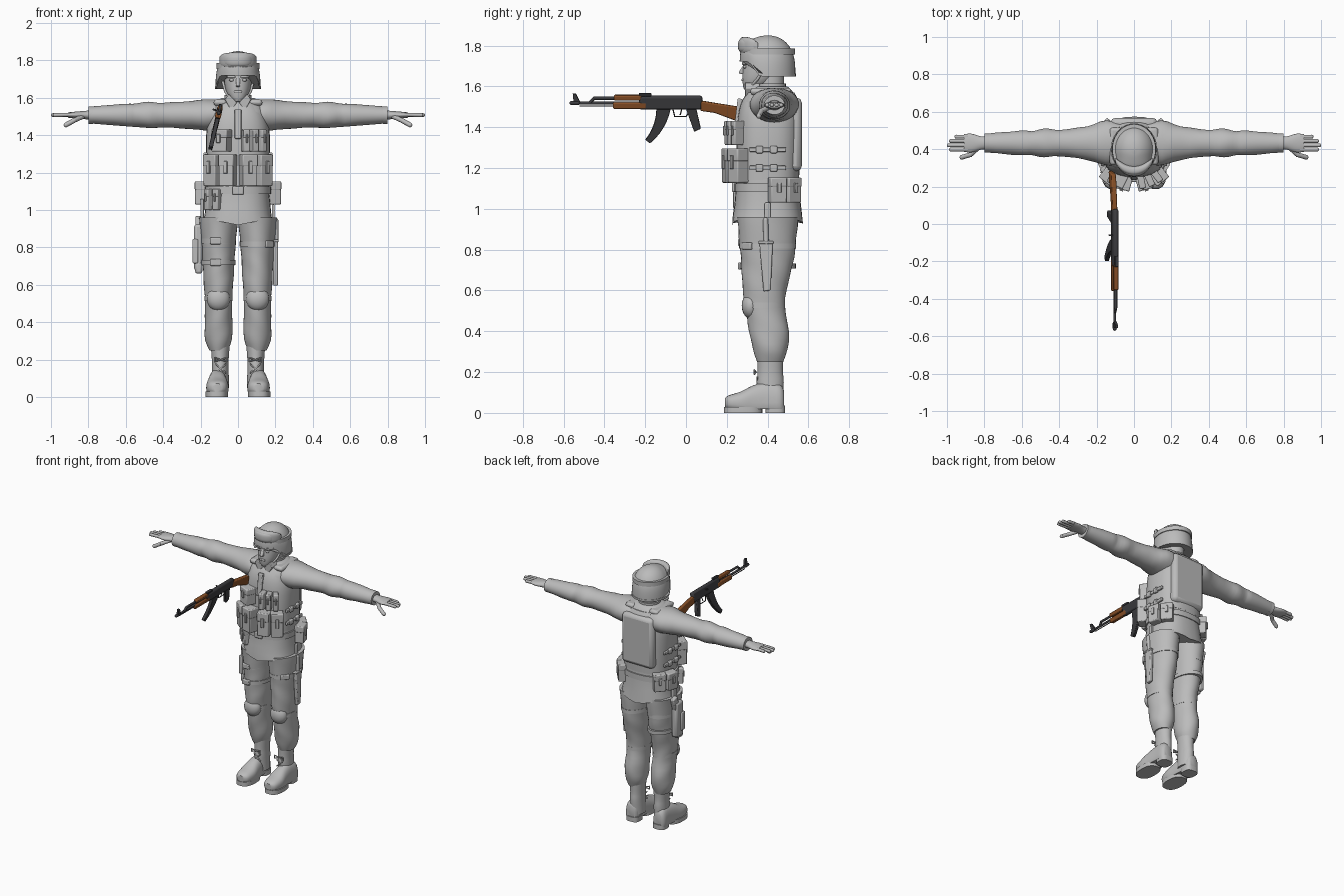
import bpy, bmesh, math
from mathutils import Matrix, Vector, Euler

if "Cube" in bpy.data.objects:
    bpy.data.objects.remove(bpy.data.objects["Cube"])


def material(name, red, green, blue):
    mat = bpy.data.materials.new(name)
    mat.use_nodes = True
    mat.diffuse_color = (red, green, blue, 1)
    mat.node_tree.nodes["Principled BSDF"].inputs["Base Color"].default_value = mat.diffuse_color
    return mat


GREY = material("plain grey", .5, .5, .5)
METAL = material("gun metal", .045, .045, .05)
WOOD = material("brown wood", .25, .08, .02)
made = []


def finish(name, bm, mat=GREY, mirror=False, bevel=0):
    """Turn a bmesh in world coordinates into an object."""
    bmesh.ops.recalc_face_normals(bm, faces=bm.faces)
    mesh = bpy.data.meshes.new(name)
    bm.to_mesh(mesh)
    bm.free()
    mesh.materials.append(mat)
    ob = bpy.data.objects.new(name, mesh)
    bpy.context.collection.objects.link(ob)
    if bevel:
        modifier = ob.modifiers.new("bevel", "BEVEL")
        modifier.width, modifier.segments = bevel, 2
    if mirror:
        ob.modifiers.new("mirror", "MIRROR")
    made.append(ob)


def catmull(a, b, c, d, t):
    return b + .5 * t * (c - a + t * (2 * a - 5 * b + 4 * c - d + t * (3 * (b - c) + d - a)))


def loft(name, centre, rings, axis="Z", power=2, steps=3, ripple=0, warp=None, sides=32, **look):
    """Skin superellipse rings (position, radius, radius, optional shift) along an axis."""
    rings = [tuple(ring) + (0,) * (4 - len(ring)) for ring in rings]
    last, path = len(rings) - 1, []
    for i in range(last):
        near = [rings[max(0, min(last, i + k))] for k in (-1, 0, 1, 2)]
        path += [[catmull(*values, s / steps) for values in zip(*near)] for s in range(steps)]
    path.append(rings[-1])
    order = {"Z": (1, 2, 0), "X": (0, 1, 2), "Y": (1, 0, 2)}[axis]
    bm, loops = bmesh.new(), []
    for along, wide, deep, shift in path:
        loop = []
        for k in range(sides):
            angle = math.tau * k / sides
            c, s = math.cos(angle), math.sin(angle)
            fold = 1 + ripple * math.sin(3 * angle + 45 * along)
            local = (along,
                     centre[0] + fold * wide * math.copysign(abs(c) ** (2 / power), c),
                     centre[1] + shift + fold * deep * math.copysign(abs(s) ** (2 / power), s))
            point = Vector([local[j] for j in order])
            if warp:
                warp(point)
            loop.append(bm.verts.new(point))
        loops.append(loop)
    for low, high in zip(loops, loops[1:]):
        for k in range(sides):
            bm.faces.new((low[k - 1], low[k], high[k], high[k - 1]))
    bm.faces.new(loops[0])
    bm.faces.new(loops[-1])
    finish(name, bm, **look)


def band(name, centre, radii, bottom, height, **look):
    """Flat strap around a limb or the body."""
    loft(name, centre, [(bottom, *radii), (bottom + height, *radii)], steps=1, **look)


def box(name, centre, size, yaw=0, tilt=0, bevel=.006, **look):
    bm = bmesh.new()
    place = Matrix.LocRotScale(Vector(centre), Euler((tilt, 0, yaw)), Vector(size))
    bmesh.ops.create_cube(bm, size=1, matrix=place)
    finish(name, bm, bevel=bevel, **look)


def ball(name, centre, radii, **look):
    bm = bmesh.new()
    place = Matrix.LocRotScale(Vector(centre), None, Vector(radii))
    bmesh.ops.create_uvsphere(bm, u_segments=20, v_segments=12, radius=1, matrix=place)
    finish(name, bm, **look)


def rod(name, points, radius, **look):
    """Round rod with ball joints through the points."""
    bm = bmesh.new()
    points = [Vector(point) for point in points]
    for point in points:
        bmesh.ops.create_uvsphere(bm, u_segments=10, v_segments=6, radius=radius,
                                  matrix=Matrix.Translation(point))
    for start, end in zip(points, points[1:]):
        line = end - start
        turn = line.to_track_quat("Z", "Y").to_matrix().to_4x4()
        bmesh.ops.create_cone(bm, cap_ends=True, segments=10, radius1=radius, radius2=radius,
                              depth=line.length, matrix=Matrix.Translation((start + end) / 2) @ turn)
    finish(name, bm, **look)


def prism(name, outline, low, high, facing="X", **look):
    """Extrude an outline along the axis it faces."""
    bm = bmesh.new()
    ends = []
    for d in (low, high):
        ends.append([bm.verts.new((d, a, b) if facing == "X" else (a, d, b)) for a, b in outline])
        bm.faces.new(ends[-1])
    for k in range(len(outline)):
        bm.faces.new((ends[0][k - 1], ends[0][k], ends[1][k], ends[1][k - 1]))
    finish(name, bm, **look)


def pouch(name, angle, height, size, **look):
    """Pouch with flap and tab, set on the vest at an angle from straight ahead."""
    size = Vector(size)
    out = Vector((math.sin(angle), -math.cos(angle), 0))
    centre = Vector((.175 * out.x, .4 + .15 * out.y, height)) + out * size.y * .4
    rise = Vector((0, 0, size.z / 3))
    box(name, centre, size, yaw=angle, **look)
    box(name + "_flap", centre + rise, size * Vector((1, 1, 1)).length / 1.65 - rise * 2, yaw=angle, **look)
    box(name + "_tab", centre + out * size.y * .55 + rise / 3, (size.x / 4, .012, size.z * .4),
        yaw=angle, bevel=.003, **look)


# Jacket, vest and collar
def hem(point):
    if point.z < .97:
        point.z += abs(point.x) / 5 - .02


TORSO = (0, .4)
loft("jacket", TORSO, [(.94, .183, .174), (1.08, .168, .157), (1.3, .162, .15), (1.5, .16, .14, .01),
                       (1.57, .13, .11, .015), (1.6, .085, .08, .015)], power=2.5, warp=hem, ripple=.006)
loft("vest", TORSO, [(1.14, .166, .154), (1.4, .17, .156, .006), (1.51, .15, .145, .012),
                     (1.57, .115, .115, .015)], power=2.6)
band("belt", TORSO, (.176, .163), bottom=1.085, height=.04, power=2.5)
box("belt_buckle", centre=(0, .235, 1.105), size=(.06, .02, .045))
box("vest_back_panel", centre=(0, .525, 1.365), size=(.25, .085, .36), bevel=.025)
box("shoulder_strap", centre=(.095, .415, 1.575), size=(.07, .2, .035), bevel=.015, mirror=True)
band("collar", (0, .415), (.072, .074), bottom=1.56, height=.055)
prism("collar_flap", [(.006, 1.575), (.05, 1.62), (.07, 1.59), (.036, 1.53)], low=.29, high=.36,
      facing="Y", mirror=True, bevel=.004)
box("front_placket", centre=(0, .256, 1.46), size=(.035, .025, .16), tilt=-.12)

# Sleeves, cuffs and hands
ARM = (.433, 1.508)
loft("sleeve", ARM, [(.05, .11, .08), (.15, .12, .085), (.25, .09, .075), (.4, .07, .066), (.48, .077, .07),
                     (.55, .063, .062), (.6, .066, .06), (.79, .05, .045)], axis="X", ripple=.02, mirror=True)
band("cuff", ARM, (.051, .047), bottom=.775, height=.025, axis="X", mirror=True)
loft("palm", ARM, [(.78, .033, .026), (.82, .036, .022), (.87, .05, .018), (.91, .047, .014)],
     axis="X", mirror=True)
for i, finger in enumerate(("index", "middle", "ring", "little")):
    side = .398 + i * .023
    tip = .99 - (i - 1) ** 2 * .01
    rod(finger + "_finger", [(.89, side, 1.51), (tip, side, 1.508)], radius=.0105, mirror=True)
rod("thumb", [(.83, .41, 1.5), (.875, .37, 1.48), (.92, .357, 1.455)], radius=.013, mirror=True)

# Head
band("neck", (0, .415), (.06, .065), bottom=1.54, height=.16)
loft("head", (0, .36), [(1.585, .025, .04, -.035), (1.6, .045, .055, -.025), (1.64, .065, .084),
                        (1.7, .075, .1, .02), (1.76, .075, .1, .03)], power=2.2)
prism("nose", [(.285, 1.71), (.256, 1.665), (.29, 1.655)], low=-.012, high=.012, bevel=.006)
box("lips", centre=(0, .279, 1.632), size=(.042, .014, .014), bevel=.005)
box("brow", centre=(.036, .288, 1.712), size=(.045, .02, .014), yaw=.3, mirror=True)
ball("eye", centre=(.033, .289, 1.695), radii=(.014, .008, .008), mirror=True)
rod("chin_strap", [(.085, .39, 1.7), (.068, .35, 1.635), (.04, .31, 1.59), (0, .295, 1.585)],
    radius=.007, mirror=True)


# Helmet, with the brow edge raised, and goggles
def raise_brow(point):
    ahead = max(0, min(1, (.37 - point.y) / .07))
    point.z = 1.85 - (1.85 - point.z) * (1 - .36 * ahead * ahead * (3 - 2 * ahead))


def wrap_goggles(point):
    point.y += .14 * (1 - math.sqrt(1 - (point.x / .125) ** 2))


dome = []
for i in range(9):
    rise = math.sin(i * .19)
    spread = math.sqrt(1 - rise ** 3)
    dome.append((1.65 + rise / 5, .12 * spread, .136 * spread))
loft("helmet", TORSO, dome, warp=raise_brow, sides=40)
band("helmet_rim", TORSO, (.124, .138), bottom=1.648, height=.014, warp=raise_brow, sides=40)
band("goggle_strap", TORSO, (.116, .134), bottom=1.755, height=.03, sides=40)
for part, grow, front in (("goggle_frame", 1, .285), ("goggle_lens", .78, .275)):
    rings = []
    for i in range(-8, 9):
        end = grow * math.sqrt(1 - (i / 8.5) ** 4)
        rings.append((i * .0125 * grow, .026 * end, .042 * end))
    loft(part, (front, 1.8), rings, axis="X", power=2.6, steps=1, warp=wrap_goggles)

# Trousers and knee pads
LEG = (.104, .4)
loft("trouser_leg", LEG, [(.96, .105, .15), (.8, .09, .135), (.7, .084, .122, -.005), (.6, .078, .107, -.015),
                          (.5, .072, .096, -.01), (.4, .074, .098, .007), (.31, .072, .084, .013),
                          (.25, .05, .064, .013)], ripple=.015, mirror=True)
ball("knee_pad", centre=(.105, .318, .525), radii=(.062, .045, .064), mirror=True)
band("knee_strap", (.104, .386), (.075, .1), bottom=.515, height=.025, mirror=True)


# Boots
def flatten(point):
    point.z = max(point.z, .02)


loft("boot_shaft", (.095, .413), [(.05, .047, .06), (.15, .045, .066), (.2, .045, .062), (.27, .05, .064)],
     mirror=True)
loft("boot_foot", (.11, .05), [(.19, .025, .022), (.21, .048, .036), (.27, .06, .055), (.33, .054, .085),
                               (.4, .048, .1), (.46, .046, .09), (.48, .03, .06)],
     axis="Y", power=2.4, warp=flatten, mirror=True)
band("boot_sole", (.114, .28), (.06, .094), bottom=0, height=.03, power=2.5, mirror=True)
band("boot_heel", (.106, .438), (.048, .048), bottom=0, height=.035, power=3, mirror=True)
for side in (-1, 1):
    knot = Vector((.092, .343, .2))
    loop_end = knot + Vector((side * .033, -.008, .01))
    rod("boot_lace", [knot, loop_end, loop_end - Vector((0, 0, .02)), knot], radius=.004, mirror=True)
    rod("lace_cross", [(.092 - side * .025, .35, .13), (.092 + side * .025, .35, .175)],
        radius=.004, mirror=True)

# Chest, belly, belt and hip pouches
pouch("radio_pouch", angle=-.45, height=1.37, size=(.09, .07, .115))
for i in range(3):
    pouch("magazine_pouch", angle=.2 + i * .22, height=1.37, size=(.034, .07, .115))
for angle in (.27, .68):
    pouch("belly_pouch", angle, height=1.21, size=(.08, .08, .165), mirror=True)
for angle in (-.9, -.6):
    pouch("belt_magazine_pouch", angle, height=1.055, size=(.036, .05, .11))
for angle in (1.85, 2.3):
    pouch("hip_pouch", angle, height=1.09, size=(.08, .06, .12), mirror=True)
for height in (1.2, 1.29):
    box("side_strap", centre=(.169, .4, height), size=(.016, .18, .022), bevel=.004, mirror=True)
    for y in (.36, .43):
        box("side_buckle", centre=(.173, y, height), size=(.022, .035, .036), mirror=True)

# Holster on the right thigh
box("holster", centre=(-.212, .4, .8), size=(.045, .085, .25), bevel=.015)
box("holster_muzzle", centre=(-.21, .385, .69), size=(.038, .06, .06), bevel=.012)
box("holster_pocket", centre=(-.228, .375, .78), size=(.03, .04, .13))
box("pistol_grip", centre=(-.212, .43, .92), size=(.03, .05, .09), tilt=-.3)
box("holster_hanger", centre=(-.192, .41, .96), size=(.018, .05, .2))
for height in (.72, .835):
    band("thigh_strap", (-.106, .4), (.093, .138), bottom=height - .013, height=.026)
    box("thigh_buckle", centre=(-.12, .265, height), size=(.06, .02, .036))

# Knife on the left thigh
prism("knife_sheath", [(.36, .83), (.425, .83), (.415, .6), (.38, .595)], low=.188, high=.214, bevel=.006)
rod("knife_handle", [(.203, .393, .83), (.203, .39, .945)], radius=.013)
box("knife_guard", centre=(.203, .392, .835), size=(.028, .075, .014))
box("sheath_hanger", centre=(.188, .4, .93), size=(.014, .03, .2))
band("knife_strap", LEG, (.095, .14), bottom=.805, height=.026)
box("knife_strap_buckle", centre=(.165, .3, .818), size=(.06, .02, .036), yaw=.8)

# Rifle, built upright around the origin and then rolled into place
body_count = len(made)
box("receiver", centre=(0, -.075, -.01), size=(.03, .31, .07), mat=METAL, bevel=.012)
inner, outer = [], []
for i in range(7):
    angle = i * .11
    aim = Vector((math.cos(angle), -math.sin(angle)))
    hub = Vector((-.4, -.04))
    inner.append(hub + aim * .255)
    outer.append(hub + aim * (.325 - i * .007))
prism("magazine", inner + outer[::-1], low=-.011, high=.011, mat=METAL, bevel=.003)
prism("pistol_handle", [(0, -.04), (.05, -.04), (.073, -.14), (.04, -.155)], low=-.012, high=.012,
      mat=METAL, bevel=.005)
rod("trigger_guard", [(0, -.065, -.04), (0, -.055, -.08), (0, 0, -.08), (0, .02, -.05)], radius=.003, mat=METAL)
rod("trigger", [(0, -.02, -.04), (0, -.028, -.07)], radius=.003, mat=METAL)
prism("stock", [(.07, 0), (.265, -.033), (.285, -.105), (.25, -.102), (.14, -.06), (.07, -.05)],
      low=-.013, high=.013, mat=WOOD, bevel=.006)
box("lower_handguard", centre=(0, -.275, -.023), size=(.032, .165, .032), mat=WOOD)
box("upper_handguard", centre=(0, -.285, .015), size=(.026, .135, .026), mat=WOOD)
for part, start, end, height, radius in (("barrel", -.2, -.54, -.012, .0075), ("muzzle_brake", -.53, -.56, -.012, .011),
                                         ("gas_tube", -.35, -.45, .012, .008), ("cleaning_rod", -.35, -.52, -.027, .003)):
    rod(part, [(0, start, height), (0, end, height)], radius, mat=METAL)
rod("gas_block", [(0, -.45, .012), (0, -.47, -.01)], radius=.008, mat=METAL)
prism("front_sight", [(-.555, .035), (-.54, .035), (-.515, -.015), (-.55, -.015)], low=-.007, high=.007, mat=METAL)
box("rear_sight", centre=(0, -.2, .03), size=(.02, .06, .014), mat=METAL, bevel=.003)
rod("charging_handle", [(-.012, -.06, 0), (-.032, -.06, 0)], radius=.005, mat=METAL)
roll = Matrix.Translation((-.1, 0, 1.53)) @ Matrix.Rotation(.23, 4, "Y")
for ob in made[body_count:]:
    ob.data.transform(roll)

# Smooth shading with crisp edges
for ob in made:
    ob.select_set(True)
bpy.context.view_layer.objects.active = made[0]
bpy.ops.object.shade_smooth_by_angle(angle=math.radians(40))
